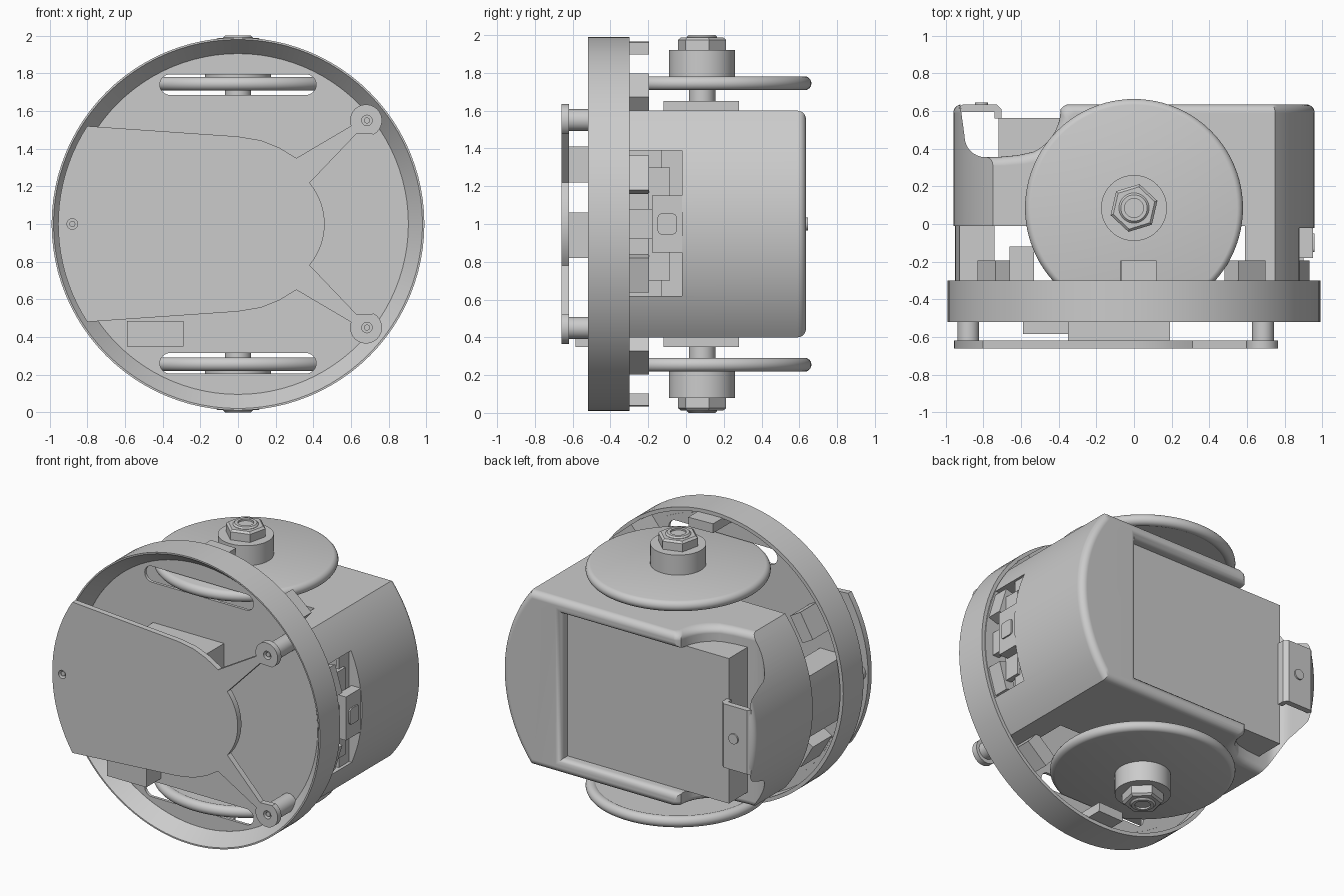
import bpy, bmesh, math
from mathutils import Matrix

cube = bpy.data.objects.get("Cube")
if cube:
    bpy.data.objects.remove(cube)

GREY = (0.6, 0.6, 0.6, 1)
grey = bpy.data.materials.new("plain grey")
grey.use_nodes = True
grey.diffuse_color = GREY
grey.node_tree.nodes["Principled BSDF"].inputs["Base Color"].default_value = GREY
PLACE = {"x": lambda u, v, t: (t, u, v), "y": lambda u, v, t: (u, t, v),
         "z": lambda u, v, t: (u, v, t)}


def finish(name, bm):
    bmesh.ops.recalc_face_normals(bm, faces=bm.faces)
    mesh = bpy.data.meshes.new(name)
    bm.to_mesh(mesh)
    bm.free()
    mesh.materials.append(grey)
    ob = bpy.data.objects.new(name, mesh)
    bpy.context.collection.objects.link(ob)
    return ob


def loft(name, layers, axis):
    """Skin a stack of (outline, height) layers and cap both ends."""
    bm = bmesh.new()
    rows = [[bm.verts.new(PLACE[axis](u, v, t)) for u, v in pts] for pts, t in layers]
    bm.faces.new(rows[0])
    bm.faces.new(rows[-1])
    for a, b in zip(rows, rows[1:]):
        for i in range(len(a)):
            j = (i + 1) % len(a)
            bm.faces.new((a[i], a[j], b[j], b[i]))
    return finish(name, bm)


def prism(name, pts, axis, a, b):
    return loft(name, [(pts, a), (pts, b)], axis)


def arc(cx, cy, r, a0, a1, n=16):
    return [(cx + r * math.cos(math.radians(a0 + (a1 - a0) * i / n)),
             cy + r * math.sin(math.radians(a0 + (a1 - a0) * i / n))) for i in range(n + 1)]


def rod(name, u, v, r, axis, a, b, n=40):
    return prism(name, arc(u, v, r, 0, 360, n)[:-1], axis, a, b)


def rect(x, y):
    return [(x[0], y[0]), (x[1], y[0]), (x[1], y[1]), (x[0], y[1])]


def box(name, x, y, z):
    return prism(name, rect(x, y), "z", *z)


def lathe(name, profile, axis, centre, n=96):
    """Spin a closed (radius, height) profile about an axis."""
    bm = bmesh.new()
    rings = []
    for i in range(n):
        a = 2 * math.pi * i / n
        rings.append([bm.verts.new(PLACE[axis](centre[0] + r * math.cos(a),
                                               centre[1] + r * math.sin(a), h))
                      for r, h in profile])
    for i in range(n):
        p, q = rings[i], rings[(i + 1) % n]
        for k in range(len(profile)):
            m = (k + 1) % len(profile)
            bm.faces.new((p[k], p[m], q[m], q[k]))
    return finish(name, bm)


def cut(ob, *cutters):
    for c in cutters:
        mod = ob.modifiers.new("cut", 'BOOLEAN')
        mod.operation, mod.solver, mod.object = 'DIFFERENCE', 'EXACT', c
    bpy.context.view_layer.update()
    mesh = bpy.data.meshes.new_from_object(ob.evaluated_get(bpy.context.evaluated_depsgraph_get()))
    ob.modifiers.clear()
    ob.data = mesh
    for c in cutters:
        bpy.data.objects.remove(c)


# Tapered bumper ring, hollow behind the base plate
PLATE = -0.405
lathe("bumper_ring", [(0.99, -0.52), (0.99, -0.3), (0.965, -0.3), (0.965, PLATE), (0.905, PLATE),
                      (0.905, -0.425), (0.98, -0.52)], "y", (0, 1))

# Base plate with wheel slots
base = rod("base_plate", 0, 1, 0.915, "y", -0.424, PLATE + 0.001, 96)
cut(base, *[prism("slot", arc(0.36, z, 0.055, -90, 90) + arc(-0.36, z, 0.055, 90, 270),
                  "y", -0.6, -0.1) for z in (0.26, 1.74)])


# Main body: round shell trimmed flat above and below, with a rounded back rim
def shell(inset):
    r = 0.96 - inset
    lim = math.degrees(math.asin((0.6 - inset) / r))
    return arc(0, 1, r, -lim, lim, 40) + arc(0, 1, r, 180 - lim, 180 + lim, 40)


R = 0.045
rim_layers = [(shell(R - u), 0.635 - R + v) for u, v in arc(0, 0, R, 0, 90, 6)]
body = loft("body", [(shell(0), PLATE)] + rim_layers, "y")
scoop = ([(-0.35, 0.8), (-0.35, 0.637), (-0.375, 0.625)] + arc(-0.64, 0.61, 0.25, 0, -65, 14)
         + [(-0.62, 0.365), (-0.73, 0.355)] + arc(-0.79, 0.465, 0.11, -90, -180, 8)
         + [(-0.925, 0.65), (-0.925, 0.8)])
# the scoop widens towards the flat sides so that its lips are rounded
lip = [(R - u, 0.6 - R + v) for u, v in arc(0, 0, R, 0, 90, 5)] + [(R, 0.8)]
levels = [(f, 1 - z) for f, z in lip[::-1]] + [(f, 1 + z) for f, z in lip]
scoop_layers = [([(x + f, y - f) for x, y in scoop], z) for f, z in levels]
# the panel recess also opens outward near the back face
recess = [(rect((-0.7, 0.51 + f), (0.5 - f, 1.5 + f)), y) for f, y in
          ((0, 0.5), (0, 0.595), (0.006, 0.615), (0.02, 0.629), (0.045, 0.636), (0.045, 0.7))]
cut(body,
    loft("scoop", scoop_layers, "z"),
    loft("panel_recess", recess, "y"),
    box("right_window", (0.7, 1.2), (-0.3, -0.02), (0.62, 1.39)),
    box("front_opening", (-1.2, 0.59), (-0.5, -0.01), (0, 2)))
body.modifiers.new("even shading", 'WEIGHTED_NORMAL').keep_sharp = True

# Left column bridging body and base plate
prism("left_column", arc(0, 1, 0.95, 167.2, 192.8, 10) + [(-0.74, 0.79), (-0.74, 1.21)],
      "y", PLATE, 0.0)

# Rear panel block and its latch
box("rear_panel", (-0.72, 0.53), (0.2, 0.562), (0.5, 1.5))
hook = [(-0.93, 0.595), (-0.74, 0.595), (-0.74, 0.56), (-0.705, 0.56),
        (-0.705, 0.61), (-0.73, 0.635), (-0.91, 0.635), (-0.93, 0.62)]
prism("latch_hook", hook, "z", 0.78, 1.22)
rod("latch_pin", -0.81, 1, 0.035, "y", 0.6, 0.645)

# Drive units above and below
C = (0, 0.085)
for label, s in (("upper", 1), ("lower", -1)):
    def h(v):
        return 1 + s * v
    box(label + "_mount", (-0.2, 0.2), (-0.12, 0.28), sorted((h(0.59), h(0.65))))
    rod(label + "_axle", *C, 0.07, "z", h(0.6), h(0.8))
    rim = [(r, h(z)) for r, z in arc(0.542, 0.745, 0.037, -130, 80, 14)]
    lathe(label + "_wheel", [(0.01, h(0.722))] + rim + [(0.01, h(0.782))], "z", C)
    rod(label + "_hub", *C, 0.175, "z", h(0.77), h(0.92), 64)
    nut = [(arc(*C, r, 17, 377, 6)[:-1], h(z)) for r, z in ((0.13, 0.92), (0.13, 0.975),
                                                            (0.115, 0.988))]
    loft(label + "_hex_nut", nut, "z")
    lathe(label + "_bolt", [(0.05, h(0.9)), (0.08, h(0.9)), (0.08, h(0.99)), (0.07, h(1.0)),
                            (0.05, h(1.0))], "z", C, 40)
    rod(label + "_bolt_end", *C, 0.05, "z", h(0.9), h(0.98))

# Front deck plate: half outline mirrored about mid height, with screw holes
half = (arc(0.12, 0, 0.34, 0, 40, 8) + [(0.63, 0.48)] + arc(0.68, 0.55, 0.085, -60, 200, 20)
        + [(0.31, 0.35), (0.22, 0.405), (0.12, 0.445), (0.0, 0.465), (-0.8, 0.52)]
        + arc(0, 0, 0.955, 147, 180, 10))
outline = [(x, 1 + z) for x, z in half] + [(x, 1 - z) for x, z in half[-2:0:-1]]
deck = prism("front_deck", outline, "y", -0.66, -0.62)
SCREWS = ((0.685, 1.55), (0.685, 0.45), (-0.88, 1.0))
cut(deck, *[rod("hole", x, z, 0.028, "y", -0.7, -0.6, 24) for x, z in SCREWS])
for i, (x, z) in enumerate(SCREWS):
    rod("standoff_%d" % i, x, z, 0.058, "y", -0.62, -0.41)
    rod("screw_%d" % i, x, z, 0.016, "y", -0.65, -0.6, 16)
for label, z in (("top", (1.22, 1.41)), ("bottom", (0.82, 1.06))):
    box("battery_block_" + label, (-0.35, 0.19), (-0.62, -0.41), z)
box("lower_block", (-0.59, -0.29), (-0.585, -0.41), (0.35, 0.485))

# Sensors around the ring: (angle, inner radius, outer radius)
for i, (deg, r0, r1) in enumerate(((88.5, 0.9, 0.964), (49.5, 0.85, 0.965), (16.7, 0.87, 0.945),
                                   (150, 0.815, 0.905))):
    for s in (1, -1):
        ob = box("edge_sensor_%d_%s" % (i, "upper" if s > 0 else "lower"),
                 (r0, r1), (-0.41, -0.195), (-0.095, 0.095))
        ob.matrix_world = (Matrix.Translation((0, 0, 1))
                           @ Matrix.Rotation(math.radians(-deg * s), 4, 'Y'))

# Side connector inside the right window
box("connector_board", (0.84, 0.86), (-0.13, -0.02), (0.62, 1.39))
box("connector_socket", (0.84, 0.88), (-0.2, -0.085), (0.7, 1.3))
box("connector_block", (0.88, 0.95), (-0.18, -0.02), (0.85, 1.15))
box("connector_cable", (0.85, 0.9), (-0.31, -0.18), (0.92, 1.08))
button = [p for y, z, a in ((-0.07, 1.035, 0), (-0.13, 1.035, 90), (-0.13, 0.965, 180),
                            (-0.07, 0.965, 270)) for p in arc(y, z, 0.02, a, a + 90, 4)]
prism("connector_button", button, "x", 0.94, 0.96)
box("inner_tab", (-0.66, -0.53), (-0.41, -0.12), (0.95, 1.05))

# Smooth round parts, keep hard edges
bpy.ops.object.select_all(action='DESELECT')
for ob in bpy.context.collection.objects:
    if ob.type == 'MESH':
        ob.select_set(True)
        bpy.context.view_layer.objects.active = ob
bpy.ops.object.shade_smooth_by_angle(angle=math.radians(30))
